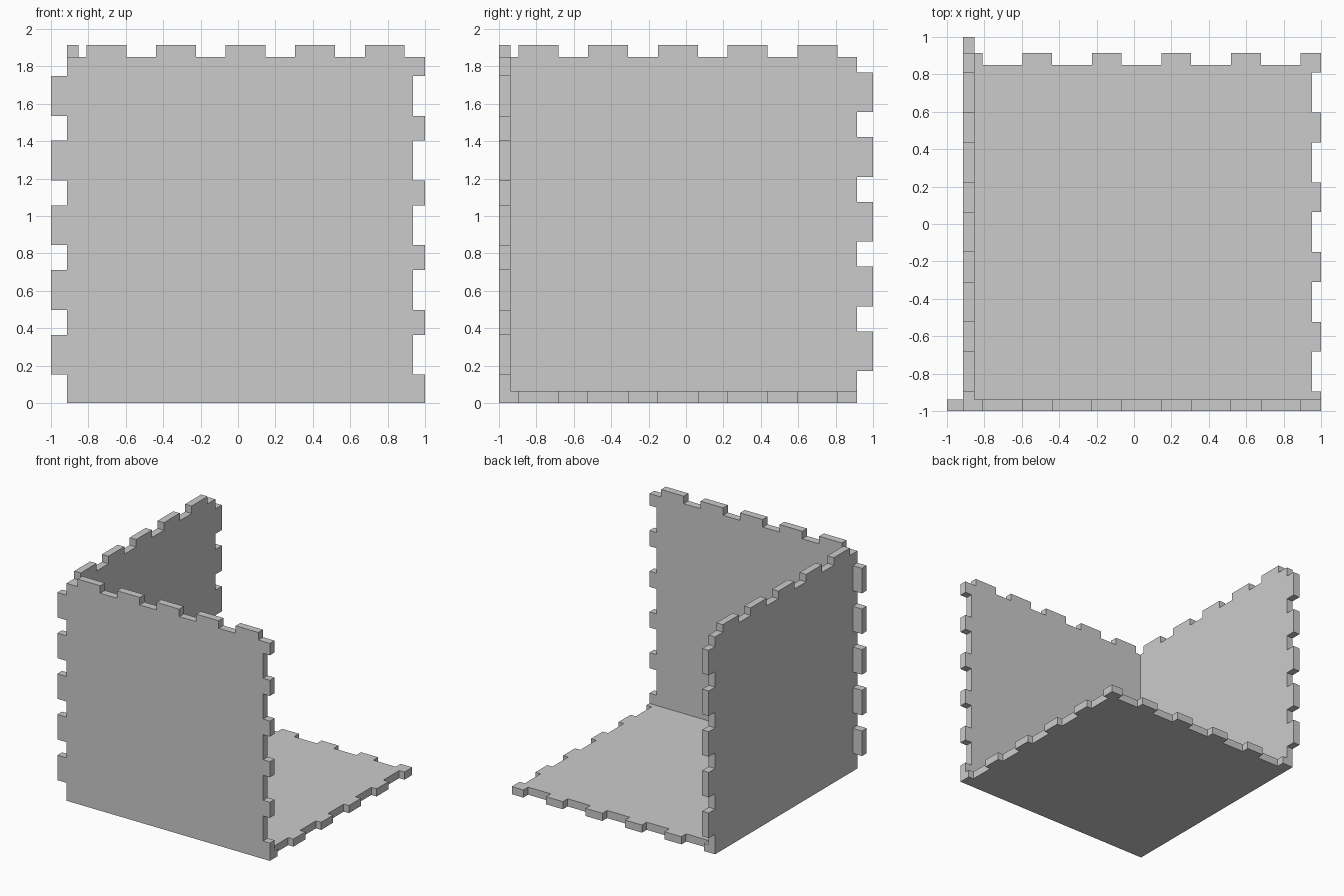
import bpy, bmesh

if "Cube" in bpy.data.objects:
    bpy.data.objects.remove(bpy.data.objects["Cube"])

T = 0.063            # panel thickness
TAB = 0.213          # finger length
LOW, HIGH = -0.914, 0.914


def fingers(first, step, n=5):
    return [(first + i * step, first + i * step + TAB) for i in range(n)]


def edge(a_start, a_end, base, tip, spans):
    """Stepped edge as (along, across) points; 'tip' replaces 'base' inside spans."""
    pts = [(a_start, base)]
    for a, b in spans:
        pts += [(a, base), (a, tip), (b, tip), (b, base)]
    return pts + [(a_end, base)]


def panel(name, outline, place, thickness):
    """Extrude a flat outline; place(u, v, w) maps it into the scene."""
    bm = bmesh.new()
    pts = []
    for p in outline:
        if not pts or p != pts[-1]:
            pts.append(p)
    if pts[0] == pts[-1]:
        pts.pop()
    face = bm.faces.new([bm.verts.new(place(u, v, 0)) for u, v in pts])
    ext = bmesh.ops.extrude_face_region(bm, geom=[face], use_keep_orig=True)
    off = [b - a for a, b in zip(place(0, 0, 0), place(0, 0, thickness))]
    bmesh.ops.translate(bm, vec=off, verts=[g for g in ext["geom"]
                                            if isinstance(g, bmesh.types.BMVert)])
    bmesh.ops.recalc_face_normals(bm, faces=bm.faces)
    me = bpy.data.meshes.new(name)
    bm.to_mesh(me)
    bm.free()
    ob = bpy.data.objects.new(name, me)
    bpy.context.collection.objects.link(ob)
    return ob


x_spans = fingers(-0.81, 0.372)      # along x: front top tabs, floor back notches
y_spans = fingers(-0.896, 0.373)     # along y: side top tabs, floor right notches
front_z = fingers(0.152, 0.346)      # up the front panel sides
side_z = fingers(0.171, 0.346)       # up the side panel back edge


def upright(spans, low, high, base, tip):
    return [(v, a) for a, v in edge(low, high, base, tip, spans)]


# Front panel: tabs on left and top, notches on right
front = (upright(front_z, 0, 1.85, 1.0, 0.936)
         + edge(LOW, 1.0, 1.85, 1.914, x_spans)[::-1]
         + upright(front_z, 0, 1.85, LOW, -1.0)[::-1])
panel("front_panel", front, lambda u, v, w: (u, -1 + w, v), T)

# Left side panel: tabs on back and top
side = ([(-1 + T, 0)] + upright(side_z, 0, 1.85, HIGH, 1.0)
        + edge(-1 + T, HIGH, 1.85, 1.914, y_spans)[::-1])
panel("side_panel", side, lambda u, v, w: (LOW + w, u, v), T - 0.002)

# Floor panel: notches on right and back
x0, y0 = LOW + T - 0.002, -1 + T
floor = ([(x0, y0)] + upright(y_spans, y0, HIGH, 1.0, 0.951)
         + edge(x0, 1.0, HIGH, 0.85, x_spans)[::-1])
panel("floor_panel", floor, lambda u, v, w: (u, v, w), T + 0.002)
